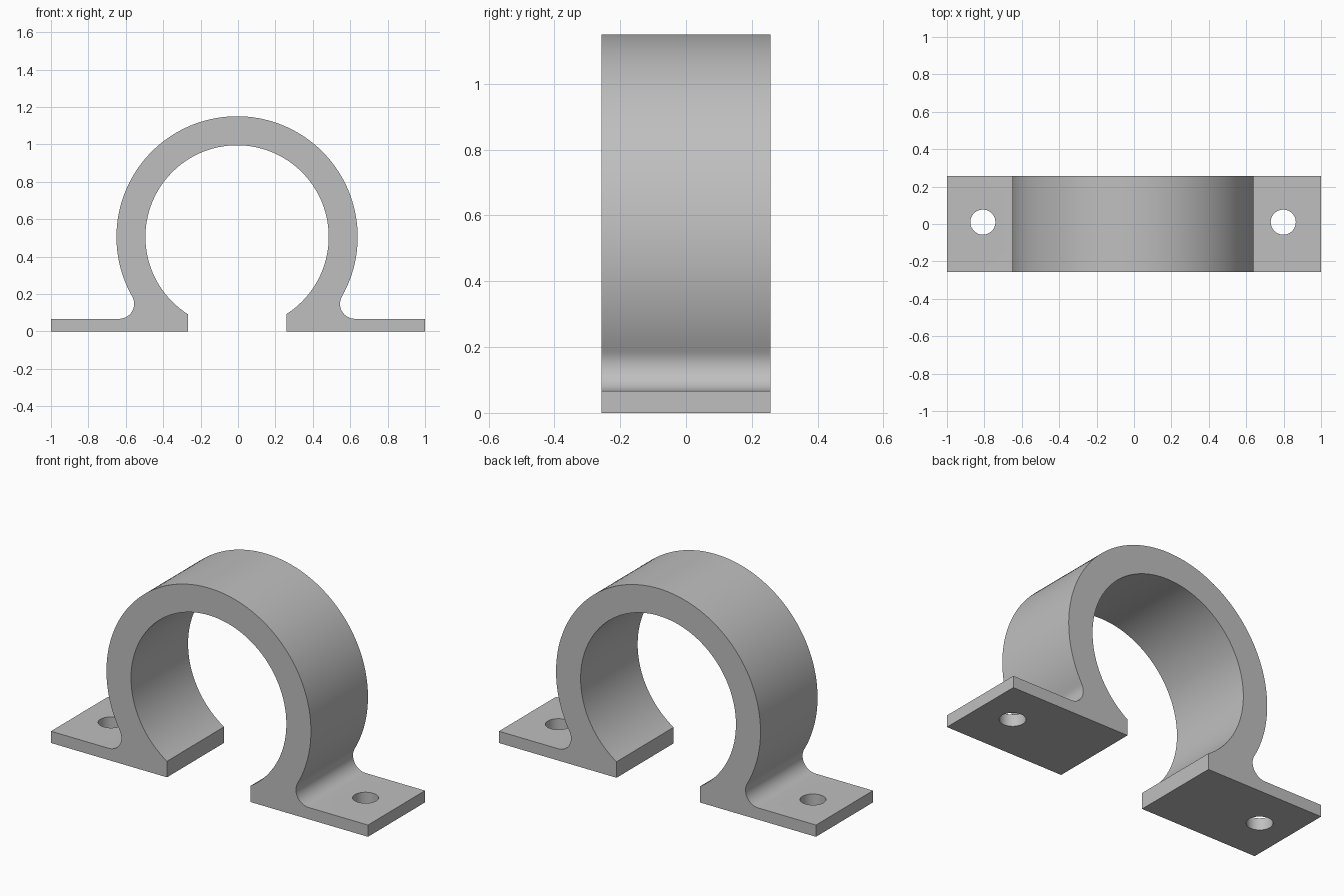
import bpy, bmesh
from math import sin, cos, pi, sqrt, atan2, asin

if "Cube" in bpy.data.objects:
    bpy.data.objects.remove(bpy.data.objects["Cube"], do_unlink=True)

CX, CZ = -0.005, 0.505          # ring centre
R_OUT, R_IN = 0.645, 0.49       # ring radii
FOOT, FILLET = 0.067, 0.08      # flange thickness, fillet radius
GAP, HALF_Y = 0.263, 0.257      # half opening, half depth
HOLE_X, HOLE_Y, HOLE_R = 0.803, 0.01, 0.067

grey = bpy.data.materials.new("light grey")
grey.use_nodes = True
colour = (0.52, 0.52, 0.52, 1)
grey.diffuse_color = colour
grey.node_tree.nodes["Principled BSDF"].inputs["Base Color"].default_value = colour


def arc(cx, cz, r, a0, a1, n):
    return [(cx + r * cos(a0 + (a1 - a0) * i / n), cz + r * sin(a0 + (a1 - a0) * i / n))
            for i in range(n + 1)]


# Right half of the outline: crown, fillet, flange, then back up the bore
fz = FOOT + FILLET
fx = sqrt((R_OUT + FILLET) ** 2 - (CZ - fz) ** 2)
touch = atan2(fz - CZ, fx)
outer = arc(0, CZ, R_OUT, pi / 2, touch, 48)
fillet = arc(fx, fz, FILLET, touch + pi, 1.5 * pi, 16)[1:]
bore = arc(0, CZ, R_IN, asin(GAP / R_IN) - pi / 2, pi / 2, 48)


def half(end, side):
    pts = outer + fillet + [(end, FOOT), (end, 0), (GAP, 0)] + bore
    return [(CX + side * x, z) for x, z in pts]


right_side = half(1 - CX, 1)
left_side = half(1 + CX, -1)
outline = right_side + left_side[::-1][1:-1]

# Clamp body extruded through its depth
bm = bmesh.new()
face = bm.faces.new([bm.verts.new((x, -HALF_Y, z)) for x, z in outline])
moved = bmesh.ops.extrude_face_region(bm, geom=[face])["geom"]
bmesh.ops.translate(bm, vec=(0, 2 * HALF_Y, 0),
                    verts=[v for v in moved if isinstance(v, bmesh.types.BMVert)])
bmesh.ops.recalc_face_normals(bm, faces=bm.faces)
mesh = bpy.data.meshes.new("pipe_clamp")
bm.to_mesh(mesh)
bm.free()
clamp = bpy.data.objects.new("pipe_clamp", mesh)
bpy.context.collection.objects.link(clamp)
mesh.materials.append(grey)

# Screw hole in each flange
for side in (-1, 1):
    bpy.ops.mesh.primitive_cylinder_add(vertices=48, radius=HOLE_R, depth=0.3,
                                        location=(CX + side * HOLE_X, HOLE_Y, 0))
    cutter = bpy.context.object
    cutter.name = "hole_cutter"
    cutter.hide_render = True
    cutter.data.materials.append(grey)
    cut = clamp.modifiers.new("screw_hole", "BOOLEAN")
    cut.object, cut.solver = cutter, "EXACT"
    bpy.context.view_layer.objects.active = clamp
    bpy.ops.object.modifier_apply(modifier=cut.name)
    bpy.data.objects.remove(cutter, do_unlink=True)

bpy.ops.object.select_all(action="DESELECT")
clamp.select_set(True)
bpy.context.view_layer.objects.active = clamp
bpy.ops.object.shade_smooth_by_angle(angle=pi / 6)
